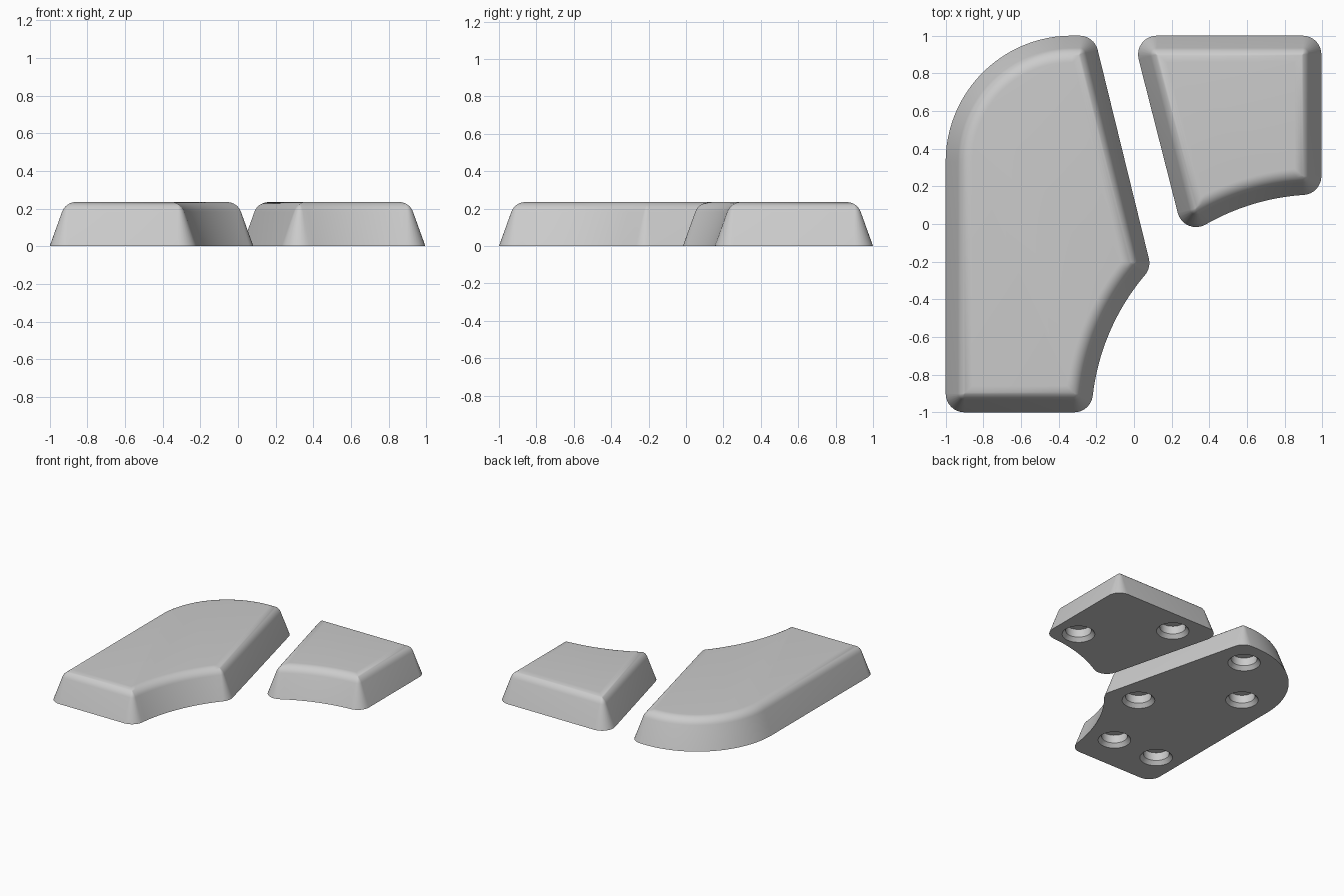
import bpy, bmesh
from math import pi, sin, cos, radians
from mathutils import Vector, Matrix

if "Cube" in bpy.data.objects:
    bpy.data.objects.remove(bpy.data.objects["Cube"])

grey = bpy.data.materials.new("plain grey")
grey.use_nodes = True
grey.diffuse_color = (0.6, 0.6, 0.6, 1)
grey.node_tree.nodes["Principled BSDF"].inputs["Base Color"].default_value = (0.6, 0.6, 0.6, 1)

CENTRE, RADIUS = Vector((0.98, -1.05)), 1.207   # circle shared by both hollow edges
HEIGHT = 0.235

# Side profile: sloped wall, then a rounded shoulder (inset, height)
PROFILE = [(0, 0)]
for i in range(9):
    a = radians(20 + 70 * i / 8)
    PROFILE.append((0.141 - 0.08 * cos(a), HEIGHT - 0.08 + 0.08 * sin(a)))


# Edges return the inward distance and inward normal at a point
def line(a, b):
    a, d = Vector(a), (Vector(b) - Vector(a)).normalized()
    n = Vector((-d.y, d.x))
    return lambda p: ((p - a).dot(n), n)


def hollow(p):
    v = p - CENTRE
    return v.length - RADIUS, v.normalized()


def meet(e1, e2, guess, inset):
    """Point lying at the given inset from both edges."""
    p = Vector(guess)
    for _ in range(12):
        (s1, n1), (s2, n2) = e1(p), e2(p)
        p = p + Matrix((n1, n2)).inverted() @ Vector((inset - s1, inset - s2))
    return p


def outline(corners, edges, inset):
    """Rounded outline; corner i joins edge i-1 to edge i."""
    rings = []
    for i, (x, y, r) in enumerate(corners):
        e1, e2 = edges[i - 1], edges[i]
        c = meet(e1, e2, (x, y), max(inset, r))
        n1, n2 = -e1(c)[1], -e2(c)[1]
        turn = n2.angle_signed(n1)
        steps = 24 if r > 0.3 else 8
        rings.append([c + max(r - inset, 0) * (Matrix.Rotation(turn * k / steps, 2) @ n1)
                      for k in range(steps + 1)])
    pts = []
    for i, ring in enumerate(rings):
        pts += ring
        if edges[i] is hollow:
            a, b = ring[-1] - CENTRE, rings[(i + 1) % len(rings)][0] - CENTRE
            turn = b.angle_signed(a)
            pts += [CENTRE + Matrix.Rotation(turn * k / 20, 2) @ a for k in range(1, 20)]
    return pts


def finish(bm, name):
    bmesh.ops.remove_doubles(bm, verts=bm.verts, dist=1e-5)
    bmesh.ops.recalc_face_normals(bm, faces=bm.faces)
    me = bpy.data.meshes.new(name)
    bm.to_mesh(me)
    bm.free()
    me.materials.append(grey)
    ob = bpy.data.objects.new(name, me)
    bpy.context.collection.objects.link(ob)
    return ob


def skin(bm, layers):
    """Bridge stacked rings of equal size and cap both ends."""
    rows = [[bm.verts.new(p) for p in layer] for layer in layers]
    n = len(rows[0])
    for low, high in zip(rows, rows[1:]):
        for j in range(n):
            k = (j + 1) % n
            bm.faces.new((low[j], low[k], high[k], high[j]))
    bm.faces.new(rows[0][::-1])
    bm.faces.new(rows[-1])


def block(name, corners, edges, holes):
    bm = bmesh.new()
    skin(bm, [[(p.x, p.y, z) for p in outline(corners, edges, d)] for d, z in PROFILE])
    ob = finish(bm, name)

    # Chamfered blind sockets in the underside
    bm = bmesh.new()
    for x, y in holes:
        skin(bm, [[(x + r * cos(k * pi / 20), y + r * sin(k * pi / 20), z) for k in range(40)]
                  for r, z in ((0.13, -0.012), (0.095, 0.03), (0.095, 0.095))])
    cutter = finish(bm, name + "_socket_cutter")
    cutter.hide_render = True

    mod = ob.modifiers.new("sockets", "BOOLEAN")
    mod.operation, mod.solver, mod.object = "DIFFERENCE", "EXACT", cutter
    bpy.ops.object.select_all(action="DESELECT")
    ob.select_set(True)
    bpy.context.view_layer.objects.active = ob
    bpy.ops.object.modifier_apply(modifier=mod.name)
    bpy.data.objects.remove(cutter)
    bpy.ops.object.shade_smooth_by_angle(angle=radians(35))


# Long block with the large round corner
block("long_block",
      [(-1, -1, 0.1), (-0.23, -1, 0.1), (0.1, -0.23, 0.1), (-0.21, 1, 0.1), (-1, 1, 0.67)],
      [line((-1, -1), (0, -1)), hollow, line((0.083, -0.2), (-0.197, 0.941)),
       line((0, 1), (-1, 1)), line((-1, 1), (-1, -1))],
      [(-0.8, -0.7), (-0.4, -0.7), (-0.16, -0.14), (-0.74, 0.35), (-0.4, 0.78)])

# Short block across the gap
block("short_block",
      [(0.26, -0.07, 0.1), (1, 0.16, 0.1), (1, 1, 0.1), (0, 1, 0.1)],
      [hollow, line((0.995, 0), (0.995, 1)), line((1, 1), (0, 1)),
       line((0.024, 0.877), (0.237, 0.04))],
      [(0.8, 0.32), (0.3, 0.8)])
